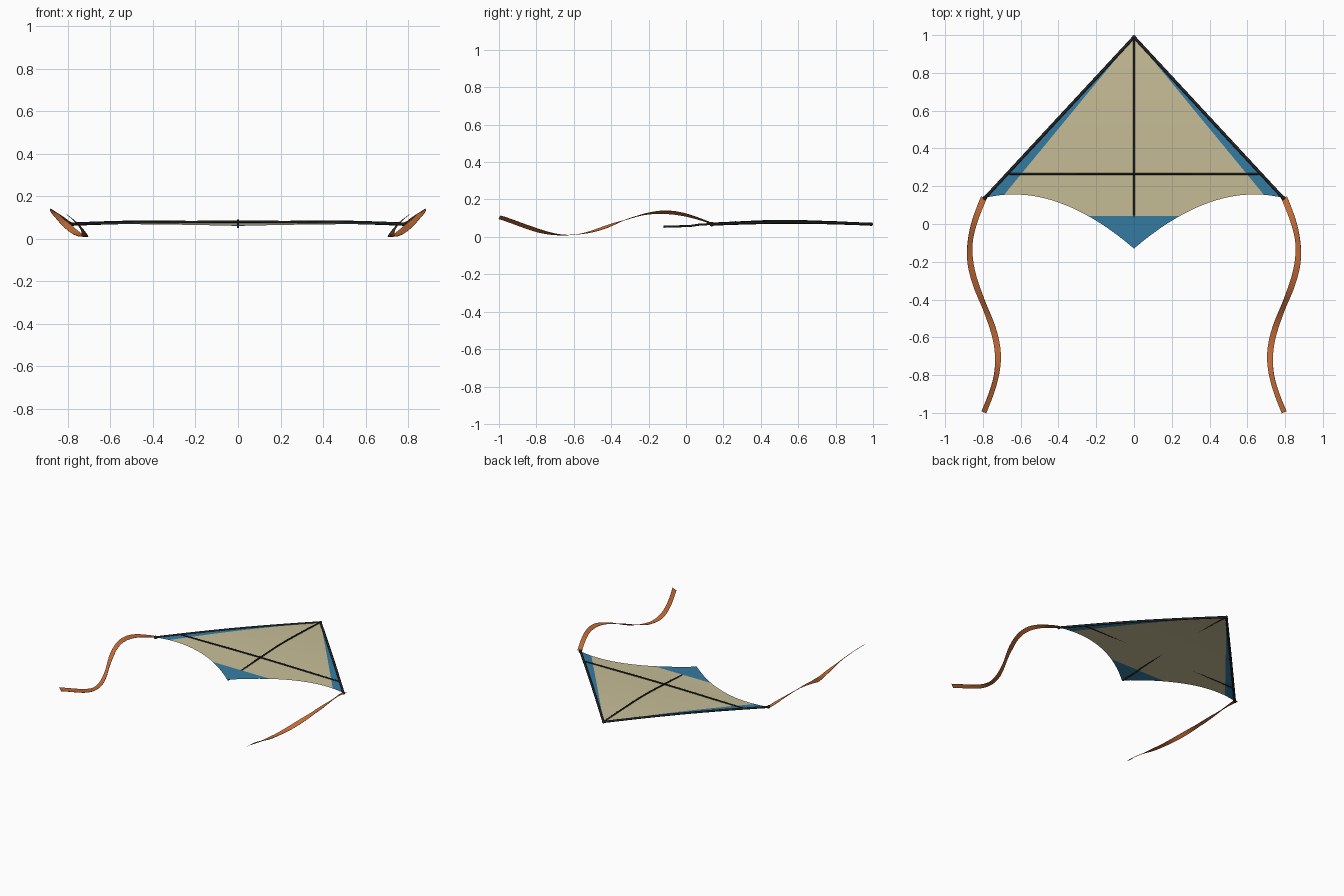
import bpy, bmesh
from math import sin, cos, pi
from mathutils import Vector

cube = bpy.data.objects.get("Cube")
if cube:
    bpy.data.objects.remove(cube)


def material(name, rgb):
    m = bpy.data.materials.new(name)
    m.use_nodes = True
    m.diffuse_color = (*rgb, 1)
    m.node_tree.nodes["Principled BSDF"].inputs["Base Color"].default_value = (*rgb, 1)
    return m


TAN = material("tan cloth", (0.57, 0.51, 0.31))
BLUE = material("blue cloth", (0.036, 0.2, 0.36))
ORANGE = material("orange ribbon", (0.55, 0.15, 0.04))
BLACK = material("black rod", (0.015, 0.017, 0.019))

NOSE = Vector((0, 0.99))
TIP = Vector((0.79, 0.138))
TAIL = Vector((0, -0.13))
BULGE = Vector((0.42, 0.23))
PANEL_T = 0.863      # where the leading edge panel meets the trailing edge
TAIL_Y = 0.042       # top of the tail panel


def sail_z(y):
    if y < TIP.y:
        return 0.06 + 0.008 * (y - TAIL.y) / (TIP.y - TAIL.y)
    return 0.068 + 0.01 * sin(pi * (NOSE.y - y) / (NOSE.y - TIP.y))


def trailing(t):
    return TAIL * (1 - t) ** 2 + BULGE * 2 * t * (1 - t) + TIP * t * t


def ramp(points, v):
    """Interpolate smoothly through (position, value) pairs."""
    for (a, fa), (b, fb) in zip(points, points[1:]):
        if v <= b:
            k = (v - a) / (b - a)
            return fa + (fb - fa) * k * k * (3 - 2 * k)
    return points[-1][1]


def finish(name, bm, mats):
    me = bpy.data.meshes.new(name)
    bm.to_mesh(me)
    bm.free()
    for m in mats:
        me.materials.append(m)
    me.shade_smooth()
    ob = bpy.data.objects.new(name, me)
    bpy.context.collection.objects.link(ob)
    return ob


def rod(name, points, radius):
    cu = bpy.data.curves.new(name, "CURVE")
    cu.dimensions = "3D"
    cu.bevel_depth = radius
    cu.bevel_resolution = 2
    cu.use_fill_caps = True
    sp = cu.splines.new("POLY")
    sp.points.add(len(points) - 1)
    for p, co in zip(sp.points, points):
        p.co = (*co, 1)
    cu.materials.append(BLACK)
    ob = bpy.data.objects.new(name, cu)
    bpy.context.collection.objects.link(ob)
    bpy.ops.object.select_all(action="DESELECT")
    ob.select_set(True)
    bpy.context.view_layer.objects.active = ob
    bpy.ops.object.convert(target="MESH")


def ball(name, centre, radius):
    bm = bmesh.new()
    bmesh.ops.create_uvsphere(bm, u_segments=12, v_segments=8, radius=radius)
    bmesh.ops.translate(bm, verts=bm.verts, vec=centre)
    finish(name, bm, [BLACK])


# Sail: rows fan out from the nose to the curved trailing edge
half = [PANEL_T * i / 16 for i in range(17)] + [PANEL_T + (1 - PANEL_T) * i / 4 for i in range(1, 5)]
columns = [-t for t in reversed(half[1:])] + half
ROWS = 24
bm = bmesh.new()
nose = bm.verts.new((*NOSE, sail_z(NOSE.y)))
previous = None
for t in columns:
    end = trailing(abs(t))
    line = [nose]
    for r in range(1, ROWS + 1):
        p = NOSE.lerp(end, r / ROWS)
        line.append(bm.verts.new((p.x if t >= 0 else -p.x, p.y, sail_z(p.y))))
    if previous:
        bm.faces.new((nose, previous[1], line[1]))
        for r in range(1, ROWS):
            bm.faces.new((previous[r], previous[r + 1], line[r + 1], line[r]))
    previous = line
bmesh.ops.bisect_plane(bm, geom=bm.verts[:] + bm.edges[:] + bm.faces[:],
                       plane_co=(0, TAIL_Y, 0), plane_no=(0, 1, 0))
corner = trailing(PANEL_T)
slope = corner.x / (NOSE.y - corner.y)
for f in bm.faces:
    c = f.calc_center_median()
    f.material_index = int(c.y < TAIL_Y or abs(c.x) > slope * (NOSE.y - c.y))
finish("sail", bm, [TAN, BLUE])

# Leading edge rods with end caps, one per side
for side, word in ((1, "left"), (-1, "right")):
    path = []
    for i in range(25):
        p = NOSE.lerp(TIP, i / 24)
        path.append((side * p.x, p.y, sail_z(p.y)))
    rod(word + "_leading_rod", path, 0.008)
    ball(word + "_tip_cap", path[-1], 0.012)
ball("nose_cap", (*NOSE, sail_z(NOSE.y)), 0.01)

# Spine: above the cloth, passing under the tail panel
lift = [(-0.13, -0.006), (0.03, -0.006), (0.06, -0.001), (0.2, 0.004),
        (0.5, 0.008), (0.8, 0.004), (1, 0)]
ys = [-0.12 + 1.1 * i / 48 for i in range(49)]
rod("spine_rod", [(0, y, sail_z(y) + ramp(lift, y)) for y in ys], 0.0055)

# Cross spar
CROSS_Y = 0.265
xs = [-0.66 + 1.32 * i / 24 for i in range(25)]
rod("cross_rod", [(x, CROSS_Y, sail_z(CROSS_Y) + 0.007 * cos(pi * x / 1.32)) for x in xs], 0.0055)

# Wavy, banking ribbons trailing from the wing tips
bank = [(0, 0.1), (0.2, 0.6), (0.38, 0), (0.5, -0.6), (0.66, 0), (0.85, 0.65), (1, 0.6)]
STEPS = 64


def ribbon_point(s):
    return Vector((0.795 + 0.075 * sin(2 * pi * s), 0.14 - 1.137 * s, 0.071 + 0.061 * sin(6.88 * s)))


for side, word in ((1, "left"), (-1, "right")):
    bm = bmesh.new()
    previous = None
    for i in range(STEPS + 1):
        s = i / STEPS
        c = ribbon_point(s)
        d = ribbon_point(s + 0.01) - ribbon_point(s - 0.01)
        out = Vector((-d.y, d.x, 0)).normalized()
        a = ramp(bank, s)
        w = (out * cos(a) + Vector((0, 0, sin(a)))) * 0.016
        n = w.cross(d).normalized() * 0.001
        ring = []
        for p in (c - w - n, c + w - n, c + w + n, c - w + n):
            ring.append(bm.verts.new((side * p.x, p.y, p.z)))
        if previous:
            for k in range(4):
                j = (k + 1) % 4
                bm.faces.new((previous[k], previous[j], ring[j], ring[k]))
        else:
            bm.faces.new(ring)
        previous = ring
    bm.faces.new(previous)
    bmesh.ops.recalc_face_normals(bm, faces=bm.faces)
    for e in bm.edges:
        e.smooth = len(e.link_faces) == 2 and e.calc_face_angle(0) < 0.6
    finish(word + "_ribbon", bm, [ORANGE])
